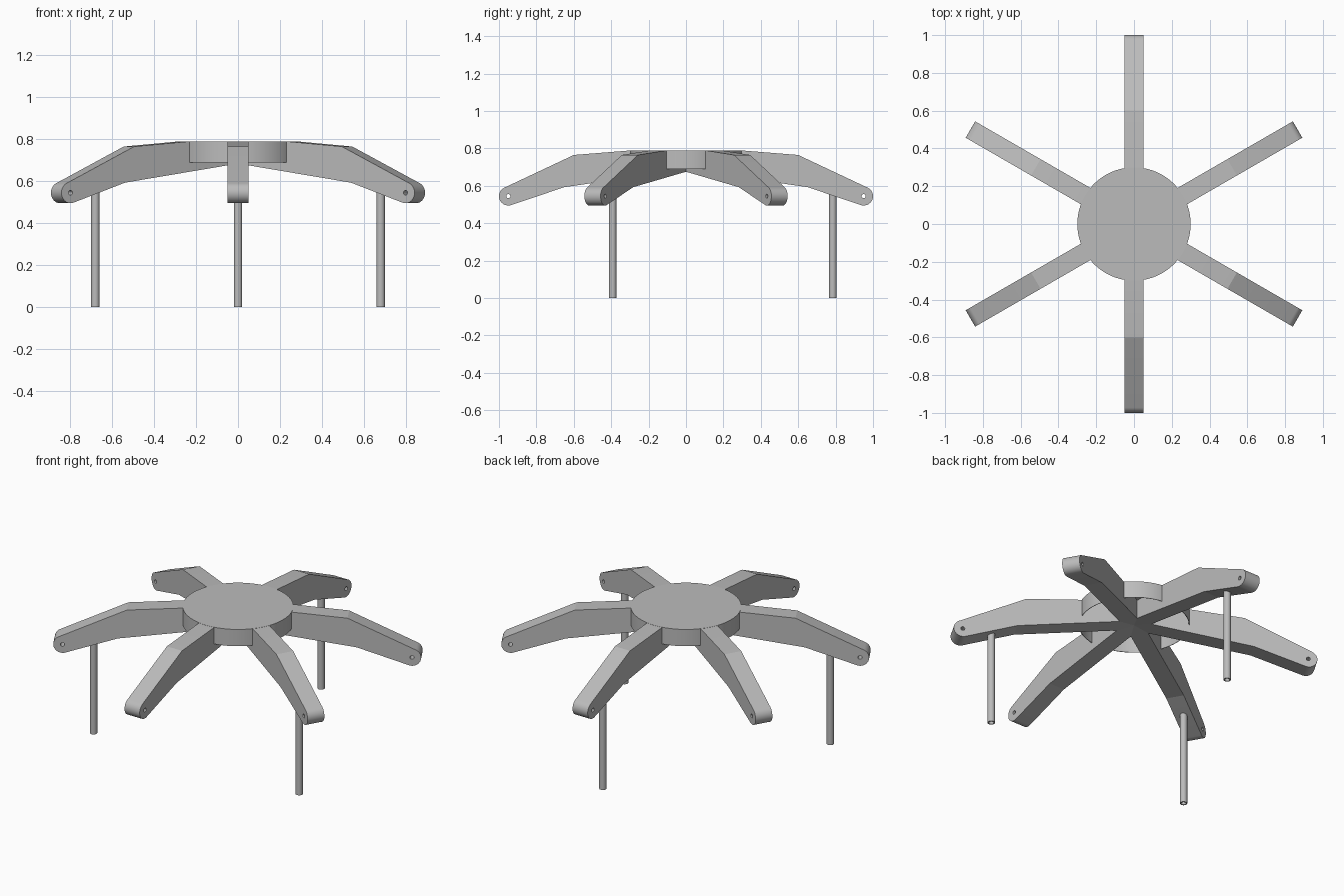
import bpy
import bmesh
import math
from mathutils import Matrix, Vector

cube = bpy.data.objects.get("Cube")
if cube:
    bpy.data.objects.remove(cube, do_unlink=True)

grey = bpy.data.materials.new("plain grey")
grey.use_nodes = True
COLOUR = (0.5, 0.5, 0.5, 1)
grey.diffuse_color = COLOUR
grey.node_tree.nodes["Principled BSDF"].inputs["Base Color"].default_value = COLOUR


def finish(name, bm, matrix=None):
    """Clean the mesh, place it, and smooth its round faces only."""
    bmesh.ops.remove_doubles(bm, verts=bm.verts[:], dist=0.0002)
    bmesh.ops.recalc_face_normals(bm, faces=bm.faces[:])
    if matrix:
        bm.transform(matrix)
    mesh = bpy.data.meshes.new(name)
    bm.to_mesh(mesh)
    bm.free()
    mesh.materials.clear()
    mesh.materials.append(grey)
    obj = bpy.data.objects.new(name, mesh)
    bpy.context.collection.objects.link(obj)
    bpy.ops.object.select_all(action='DESELECT')
    obj.select_set(True)
    bpy.context.view_layer.objects.active = obj
    bpy.ops.object.shade_smooth_by_angle(angle=math.radians(9))
    return obj


def lathe(name, profile, steps, centre=(0, 0, 0), closed=False):
    """Turn a radius and height profile around the vertical axis."""
    bm = bmesh.new()
    verts = [bm.verts.new((r, 0, z)) for r, z in profile]
    pairs = list(zip(verts, verts[1:]))
    if closed:
        pairs.append((verts[-1], verts[0]))
    edges = [bm.edges.new(p) for p in pairs]
    bmesh.ops.spin(bm, geom=verts + edges, cent=(0, 0, 0), axis=(0, 0, 1),
                   angle=math.tau, steps=steps, use_merge=True)
    return finish(name, bm, Matrix.Translation(Vector(centre)))


def arc(centre, radius, start, end, steps):
    return [(centre[0] + radius * math.cos(math.radians(start + (end - start) * i / steps)),
             centre[1] + radius * math.sin(math.radians(start + (end - start) * i / steps)))
            for i in range(steps + 1)]


def plate(name, outlines, thickness, angle):
    """Extrude flat outlines (outer shape, then hole) and stand them up at an angle."""
    curve = bpy.data.curves.new(name, 'CURVE')
    curve.dimensions = '2D'
    curve.fill_mode = 'BOTH'
    curve.extrude = thickness / 2
    for points in outlines:
        spline = curve.splines.new('POLY')
        spline.points.add(len(points) - 1)
        for p, (x, y) in zip(spline.points, points):
            p.co = (x, y, 0, 1)
        spline.use_cyclic_u = True
    helper = bpy.data.objects.new(name + "_outline", curve)
    bpy.context.collection.objects.link(helper)
    mesh = helper.to_mesh()
    bm = bmesh.new()
    bm.from_mesh(mesh)
    helper.to_mesh_clear()
    bpy.data.objects.remove(helper, do_unlink=True)
    bpy.data.curves.remove(curve)
    turn = Matrix.Rotation(angle, 4, 'Z') @ Matrix.Rotation(math.pi / 2, 4, 'X')
    return finish(name, bm, turn)


# Central hub: a shallow cap, open underneath
lathe("hub", [(0, 0.79), (0.3, 0.79), (0.3, 0.69), (0.297, 0.69),
              (0.297, 0.787), (0, 0.787)], 72)

# Six bent arms with rounded, drilled tips
TIP = (0.95, 0.545)
arm_outline = ([(0, 0.688), (0.65, 0.593)] + arc(TIP, 0.05, -108, 64, 24)
               + [(0.6, 0.765), (0.3, 0.789), (0, 0.789)])
hole = arc(TIP, 0.011, 0, 360, 48)[:-1]
for i in range(6):
    plate(f"arm_{i + 1}", [arm_outline, hole], 0.1, math.radians(30 + 60 * i))

# Three tubular legs under every other arm
for i, degrees in enumerate((90, 210, 330)):
    a = math.radians(degrees)
    lathe(f"leg_{i + 1}", [(0.02, 0), (0.02, 0.6), (0.014, 0.6), (0.014, 0)], 48,
          (0.785 * math.cos(a), 0.785 * math.sin(a), 0), closed=True)
